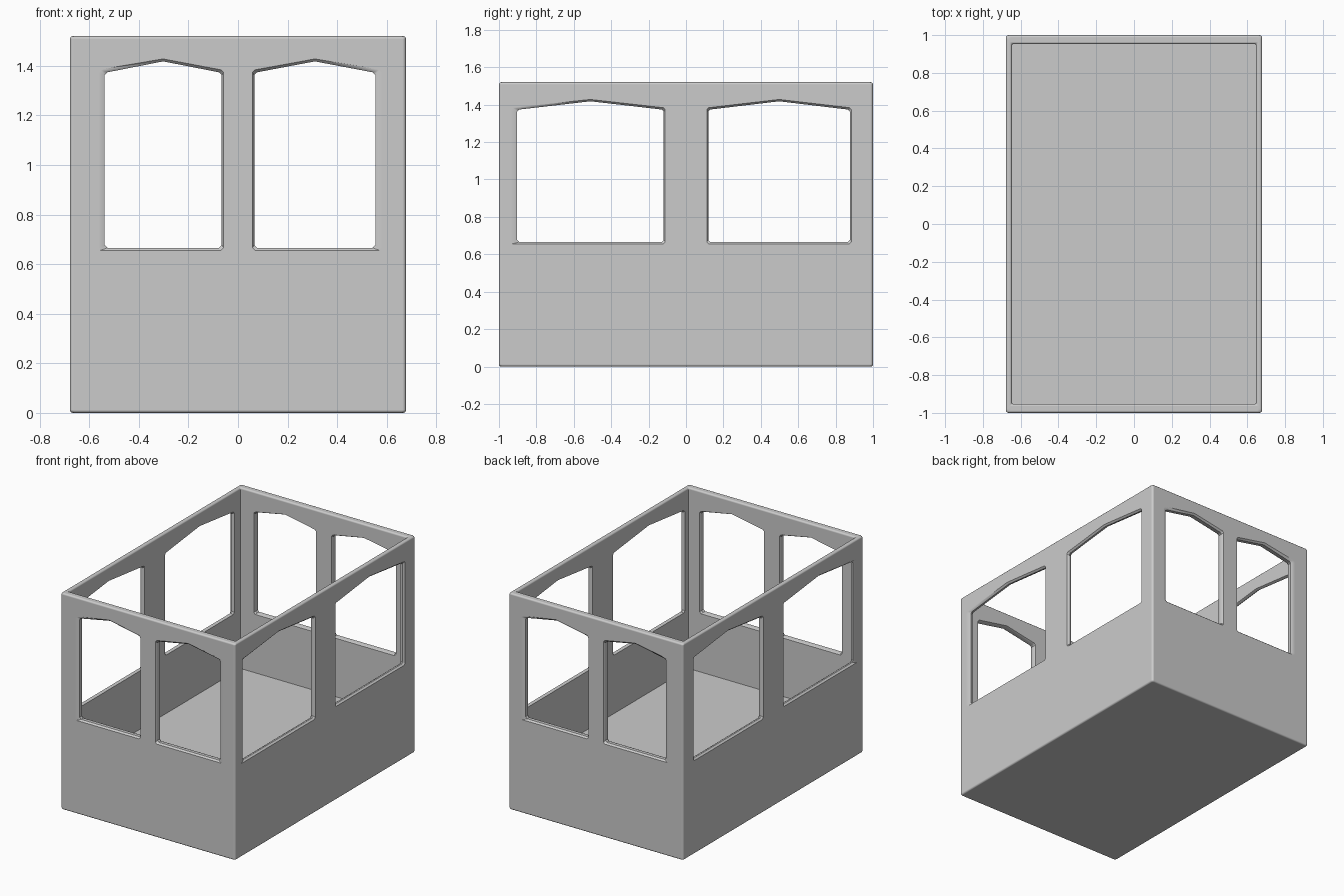
import bpy, bmesh
from math import sin, cos, pi

if "Cube" in bpy.data.objects:
    bpy.data.objects.remove(bpy.data.objects["Cube"])

HX, HY, H = 0.678, 1.0, 1.52       # outer half sizes and height
TX, TY = 0.032, 0.048              # side and end wall thickness
FLOOR = 0.25                       # height of the inner floor
SILL, SHOULDER, PEAK = 0.666, 1.374, 1.418


def to_object(bm, name):
    bmesh.ops.recalc_face_normals(bm, faces=bm.faces[:])
    mesh = bpy.data.meshes.new(name)
    bm.to_mesh(mesh)
    bm.free()
    obj = bpy.data.objects.new(name, mesh)
    bpy.context.collection.objects.link(obj)
    return obj


def loft(bm, rings):
    """Skin closed rings of points and cap both ends."""
    rings = [[bm.verts.new(p) for p in ring] for ring in rings]
    n = len(rings[0])
    for r0, r1 in zip(rings, rings[1:]):
        for i in range(n):
            bm.faces.new((r0[i], r0[(i + 1) % n], r1[(i + 1) % n], r1[i]))
    bm.faces.new(rings[0])
    bm.faces.new(rings[-1])


def rounded_rect(hx, hy, z, r, seg=3):
    pts = []
    for q, (sx, sy) in enumerate(((1, 1), (-1, 1), (-1, -1), (1, -1))):
        for i in range(seg + 1):
            a = pi / 2 * (q + i / seg)
            pts.append((sx * (hx - r) + r * cos(a), sy * (hy - r) + r * sin(a), z))
    return pts


# Open-topped cabin shell with rounded edges, lofted outside then inside
C = 0.012
angles = [pi / 6 * i for i in range(4)]
rings = []
for a in angles:                                   # bottom edge
    d = C * (1 - sin(a))
    rings.append(rounded_rect(HX - d, HY - d, C * (1 - cos(a)), C * 1.2))
for a in angles:                                   # outer rim edge
    d = C * (1 - cos(a))
    rings.append(rounded_rect(HX - d, HY - d, H - C * (1 - sin(a)), C * 1.2))
for a in angles:                                   # inner rim edge
    d = C * (1 - sin(a))
    rings.append(rounded_rect(HX - TX + d, HY - TY + d, H - C * (1 - cos(a)), 0.006))
for a in angles[-1:]:
    rings[-1] = rounded_rect(HX - TX, HY - TY, H - C, 0.006)
rings.append(rounded_rect(HX - TX, HY - TY, FLOOR, 0.006))
bm = bmesh.new()
loft(bm, rings)
cabin = to_object(bm, "cabin_shell")


def outline(a, b, grow_in, grow_out, grow_z):
    """Peaked window outline from pillar side a to corner side b."""
    mid, r = (a + b) / 2, 0.011
    a, b = a - grow_in, b + grow_out
    lo, sh = SILL - grow_z, SHOULDER + grow_z
    return [(a, lo + r), (a + r, lo), (b - r, lo), (b, lo + r), (b, sh - r),
            (b - r, sh), (mid, PEAK + grow_z), (a + r, sh), (a, sh - r)]


def window(bm, a, b, flare, face, thick, place):
    """Window cutter flared at both wall faces, most at the corner post."""
    c, e = 0.012, 0.004
    k = (c + e) / c
    layers = [(face + e, 0.008 * k, flare * k, 0.010 * k),
              (face - c, 0, 0, 0),
              (face - thick + c, 0, 0, 0),
              (face - thick - e, 0.006 * k, 0.006 * k, 0.006 * k)]
    loft(bm, [[place(u, d, z) for u, z in outline(a, b, gi, go, gz)]
              for d, gi, go, gz in layers])


# Two windows in each of the four walls
bm = bmesh.new()
for s in (-1, 1):
    for m, end_b, side_b, side_flare in ((-1, 0.538, 0.903, 0.036), (1, 0.554, 0.876, 0.010)):
        window(bm, 0.066, end_b, 0.027, HY, TY, lambda u, d, z: (m * u, s * d, z))
        window(bm, 0.119, side_b, side_flare, HX, TX, lambda u, d, z: (s * d, m * u, z))
cutter = to_object(bm, "window_cutter")
cutter.hide_render = True

mod = cabin.modifiers.new("windows", 'BOOLEAN')
mod.operation = 'DIFFERENCE'
mod.solver = 'EXACT'
mod.object = cutter
bpy.context.view_layer.objects.active = cabin
cabin.select_set(True)
bpy.ops.object.modifier_apply(modifier=mod.name)
bpy.data.objects.remove(cutter)

# Smooth rounded edges while the big walls stay flat
bpy.ops.object.shade_smooth_by_angle(angle=0.6)
weighted = cabin.modifiers.new("flat_walls", 'WEIGHTED_NORMAL')
weighted.keep_sharp = True
weighted.weight = 100
